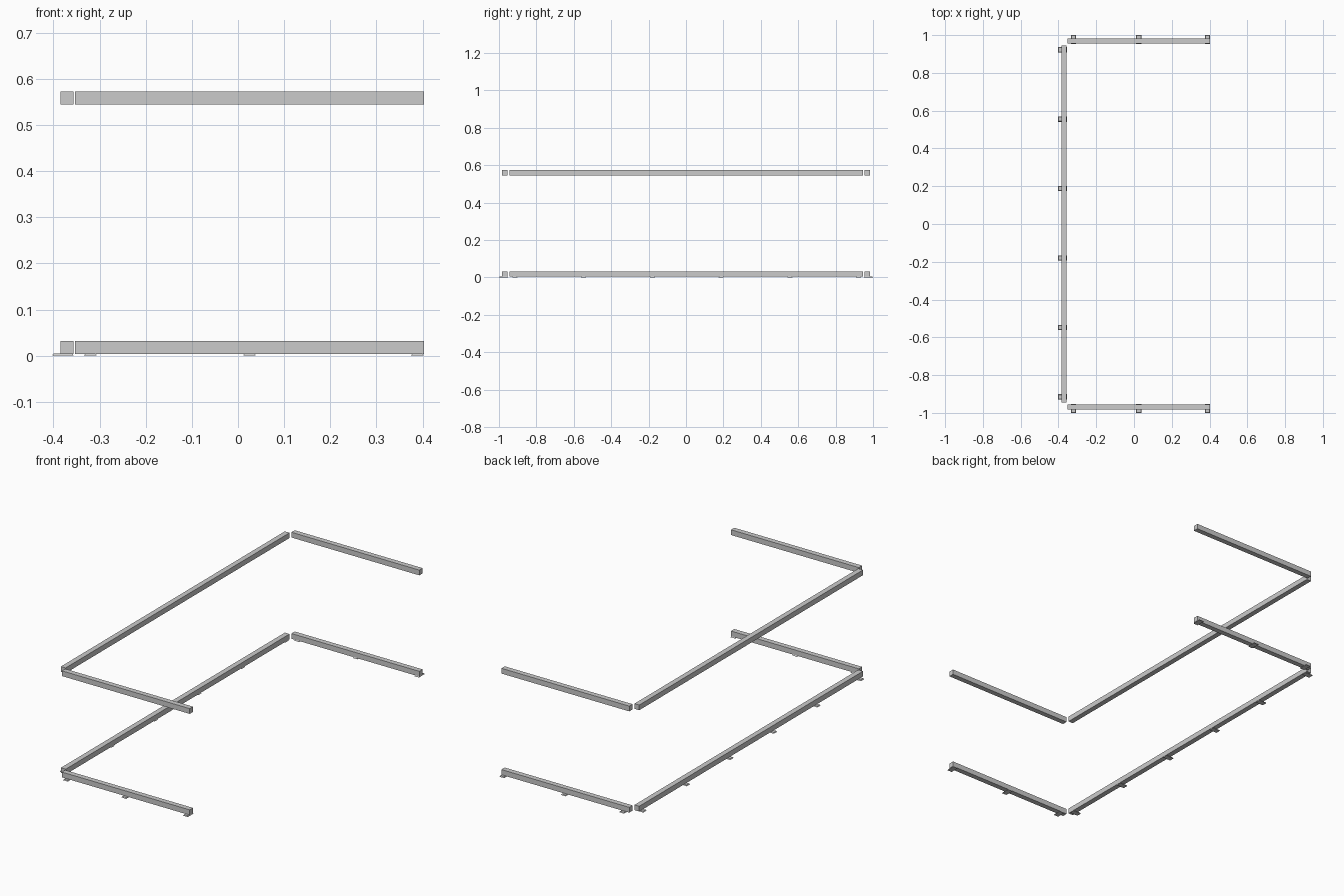
import bpy, bmesh

if "Cube" in bpy.data.objects:
    bpy.data.objects.remove(bpy.data.objects["Cube"])

T = 0.028          # beam thickness
Z_LOW, Z_HIGH = 0.004, 0.545


def block(name, lo, hi, taper=0.0):
    """Box between two corners; taper insets the top face along both axes."""
    bm = bmesh.new()
    bmesh.ops.create_cube(bm, size=1)
    for v in bm.verts:
        top = v.co.z > 0
        for i in range(3):
            side = v.co[i] > 0
            v.co[i] = hi[i] if side else lo[i]
            if top and i < 2:
                v.co[i] += -taper if side else taper
    mesh = bpy.data.meshes.new(name)
    bm.to_mesh(mesh)
    bm.free()
    ob = bpy.data.objects.new(name, mesh)
    bpy.context.collection.objects.link(ob)
    return ob


# Two levels of rails: one long back rail and two side rails each
for level, z in (("lower", Z_LOW), ("upper", Z_HIGH)):
    block(f"{level}_long_rail", (-0.385, -0.945, z), (-0.357, 0.945, z + T))
    for side, s in (("left", -1), ("right", 1)):
        ys = sorted((s * 0.955, s * 0.983))
        block(f"{level}_{side}_rail", (-0.353, ys[0], z), (0.403, ys[1], z + T))

# Flat mounting tabs under the side rails
for side, s in (("left", -1), ("right", 1)):
    for x in (-0.32, 0.025, 0.389):
        ys = sorted((s * 0.952, s * 1.0))
        block(f"{side}_rail_tab", (x - 0.014, ys[0], 0), (x + 0.014, ys[1], 0.005), 0.003)

# Flat mounting tabs under the long rail
for i in range(6):
    y = -0.915 + i * 0.3675
    block("long_rail_tab", (-0.403, y - 0.014, 0), (-0.356, y + 0.014, 0.005), 0.003)
